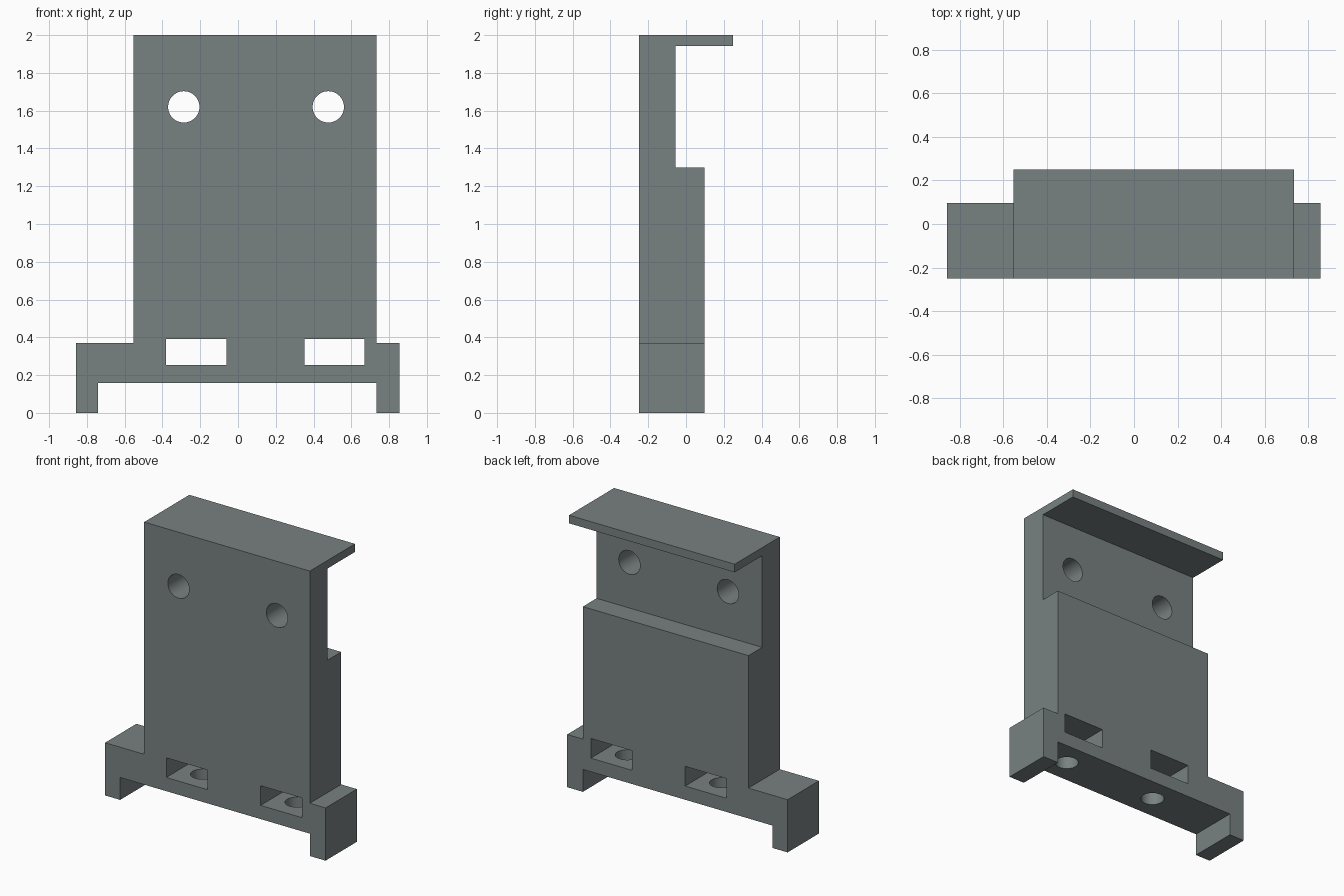
import bpy, bmesh, math
from mathutils import Matrix, Vector

if "Cube" in bpy.data.objects:
    bpy.data.objects.remove(bpy.data.objects["Cube"])

grey = bpy.data.materials.new("slate grey")
grey.diffuse_color = (0.19, 0.22, 0.22, 1)
grey.use_nodes = True
grey.node_tree.nodes["Principled BSDF"].inputs["Base Color"].default_value = grey.diffuse_color


def add_object(name, bm):
    bmesh.ops.recalc_face_normals(bm, faces=bm.faces)
    mesh = bpy.data.meshes.new(name)
    bm.to_mesh(mesh)
    bm.free()
    mesh.materials.append(grey)
    obj = bpy.data.objects.new(name, mesh)
    bpy.context.collection.objects.link(obj)
    return obj


def prism(name, points, sweep):
    """Extrude a closed outline along a vector."""
    bm = bmesh.new()
    face = bm.faces.new([bm.verts.new(p) for p in points])
    ext = bmesh.ops.extrude_face_region(bm, geom=[face])
    moved = [v for v in ext["geom"] if isinstance(v, bmesh.types.BMVert)]
    bmesh.ops.translate(bm, verts=moved, vec=Vector(sweep))
    return add_object(name, bm)


def cylinder(name, centre, radius, depth, rotation=Matrix()):
    bm = bmesh.new()
    bmesh.ops.create_cone(bm, cap_ends=True, segments=48, radius1=radius,
                          radius2=radius, depth=depth,
                          matrix=Matrix.Translation(centre) @ rotation)
    return add_object(name, bm)


def box(name, x0, x1, y0, y1, z0, z1):
    return prism(name, [(x0, y0, z0), (x1, y0, z0), (x1, y0, z1), (x0, y0, z1)],
                 (0, y1 - y0, 0))


def boolean(target, cutter, operation):
    mod = target.modifiers.new(cutter.name, "BOOLEAN")
    mod.object = cutter
    mod.operation = operation
    mod.solver = "EXACT"
    cutter.hide_render = True
    cutter.hide_set(True)


# Bracket: front outline with feet, shoulders and tall plate
front = [(-0.857, 0), (-0.74, 0), (-0.74, 0.157), (0.733, 0.157), (0.733, 0),
         (0.855, 0), (0.855, 0.37), (0.733, 0.37), (0.733, 2), (-0.553, 2),
         (-0.553, 0.37), (-0.857, 0.37)]
bracket = prism("bracket", [(x, -0.5, z) for x, z in front], (0, 1, 0))

# Side outline: thick lower body, thin upper wall and top lip
side = [(-0.25, -0.1), (0.097, -0.1), (0.097, 1.3), (-0.055, 1.3),
        (-0.055, 1.943), (0.25, 1.943), (0.25, 2.1), (-0.25, 2.1)]
boolean(bracket, prism("side_outline_cutter", [(-1, y, z) for y, z in side],
                       (2, 0, 0)), "INTERSECT")

# Round mounting holes through the upper wall
quarter = Matrix.Rotation(math.pi / 2, 4, "X")
for i, x in enumerate((-0.287, 0.478)):
    boolean(bracket, cylinder(f"mounting_hole_cutter_{i}", (x, 0, 1.62),
                              0.083, 1, quarter), "DIFFERENCE")

# Rectangular slots, each with a round hole down through the floor
for i, x in enumerate((-0.222, 0.511)):
    boolean(bracket, box(f"slot_cutter_{i}", x - 0.16, x + 0.16, -0.5, 0.5,
                         0.253, 0.391), "DIFFERENCE")
    boolean(bracket, cylinder(f"floor_hole_cutter_{i}", (x, -0.077, 0.2),
                              0.076, 0.24), "DIFFERENCE")

# Smooth hole walls while keeping every corner crisp
bpy.context.view_layer.objects.active = bracket
bracket.select_set(True)
for mod in list(bracket.modifiers):
    bpy.ops.object.modifier_apply(modifier=mod.name)
bpy.ops.object.shade_smooth_by_angle(angle=math.radians(30))
